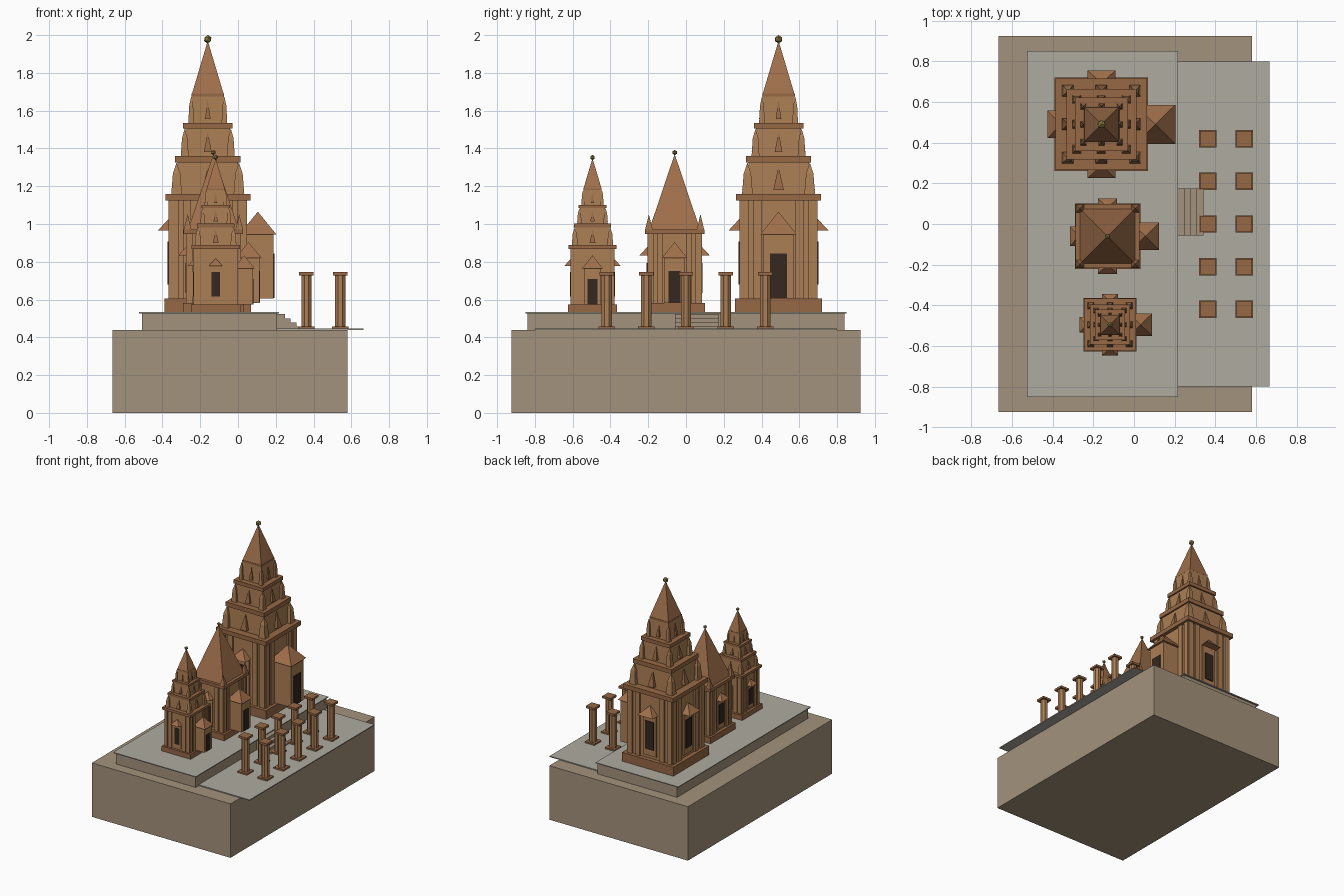
import bpy, bmesh
from math import pi, cos, sin
from mathutils import Matrix, Vector

if "Cube" in bpy.data.objects:
    bpy.data.objects.remove(bpy.data.objects["Cube"])

def material(name, rgb):
    m = bpy.data.materials.new(name)
    m.diffuse_color = (*rgb, 1)
    m.use_nodes = True
    m.node_tree.nodes["Principled BSDF"].inputs["Base Color"].default_value = m.diffuse_color
    return m

HILL = material("earth", (0.37, 0.29, 0.20))
STONE = material("pale_stone", (0.43, 0.41, 0.35))
BRICK = material("brick", (0.41, 0.21, 0.09))
TRIM = material("brick_trim", (0.31, 0.14, 0.06))
ROOF = material("roof_brick", (0.35, 0.16, 0.07))
DARK = material("dark_opening", (0.035, 0.02, 0.014))
GOLD = material("gilding", (0.28, 0.22, 0.06))

class Part:
    """One object gathered from simple solids."""
    def __init__(self, name, mat, origin=(0, 0, 0), s=1):
        self.name, self.mat, self.bm = name, mat, bmesh.new()
        self.frame = Matrix.Translation(origin) @ Matrix.Scale(s, 4)

    def frustum(self, x, y, z0, z1, bx, by, tx=None, ty=None, sides=4, turn=0):
        # bx, by: half sizes at the bottom; tx, ty: at the top (0 = apex)
        tx = bx if tx is None else tx
        ty = by if ty is None else ty
        k = 1 / cos(pi / sides)
        def ring(rx, ry, z):
            pts = [(k * cos((2 * i + 1) * pi / sides), k * sin((2 * i + 1) * pi / sides)) for i in range(sides)]
            return [self.vert((x + rx * a, y + ry * b, z), turn) for a, b in pts]
        low = ring(bx, by, z0)
        self.bm.faces.new(low[::-1])
        if tx == 0:
            top = self.vert((x, y, z1), turn)
            for i in range(sides):
                self.bm.faces.new((low[i], low[(i + 1) % sides], top))
        else:
            high = ring(tx, ty, z1)
            self.bm.faces.new(high)
            for i in range(sides):
                j = (i + 1) % sides
                self.bm.faces.new((low[i], low[j], high[j], high[i]))

    def vert(self, p, turn):
        return self.bm.verts.new(self.frame @ (Matrix.Rotation(turn, 3, 'Z') @ Vector(p)))

    def box(self, x0, x1, y0, y1, z0, z1, turn=0):
        self.frustum((x0 + x1) / 2, (y0 + y1) / 2, z0, z1, (x1 - x0) / 2, (y1 - y0) / 2, turn=turn)

    def finish(self):
        me = bpy.data.meshes.new(self.name)
        self.bm.to_mesh(me)
        self.bm.free()
        me.materials.append(self.mat)
        bpy.context.collection.objects.link(bpy.data.objects.new(self.name, me))

def single_box(name, mat, *dims):
    p = Part(name, mat)
    p.box(*dims)
    p.finish()

# ground block, terraces and steps
single_box("hill_block", HILL, -0.665, 0.58, -0.925, 0.925, 0, 0.438)
single_box("lower_paving", STONE, 0.2, 0.665, -0.8, 0.8, 0.438, 0.446)
single_box("upper_terrace", HILL, -0.507, 0.207, -0.838, 0.838, 0.438, 0.526)
single_box("upper_paving", STONE, -0.525, 0.216, -0.85, 0.85, 0.526, 0.533)
steps = Part("terrace_steps", HILL)
for i in range(4):
    steps.box(0.2, 0.248 + 0.031 * i, -0.057, 0.175, 0.44, 0.523 - 0.022 * i)
steps.finish()

# two rows of octagonal pillars
shafts, caps = Part("pillar_shafts", BRICK), Part("pillar_plinths_and_caps", TRIM)
for x in (0.362, 0.541):
    for i in range(-2, 3):
        y = 0.21 * i
        caps.frustum(x, y, 0.446, 0.458, 0.043, 0.043)
        shafts.frustum(x, y, 0.458, 0.73, 0.027, 0.027, sides=8)
        caps.frustum(x, y, 0.728, 0.745, 0.038, 0.038)
shafts.finish()
caps.finish()

SIDES = [pi / 2, pi, 3 * pi / 2]      # every side but the entrance (+x)
ALL = [0] + SIDES

def temple(name, x, y, s, tiered):
    o = (x, y, 0.53)
    walls = Part(name + "_walls", BRICK, o, s)
    trim = Part(name + "_trim", TRIM, o, s)
    roof = Part(name + "_roofs", ROOF, o, s)
    dark = Part(name + "_doors", DARK, o, s)
    # plinth, main block, cornice
    trim.frustum(0, 0, 0, 0.075, 0.23, 0.23)
    walls.frustum(0, 0, 0.075, 0.6, 0.195, 0.195)
    trim.frustum(0, 0, 0.595, 0.63, 0.225, 0.225)
    # pilasters
    for t in ALL:
        for c in (-0.178, -0.11, 0.11, 0.178):
            walls.box(0.19, 0.207, c - 0.022, c + 0.022, 0.075, 0.595, t)
    # false doors with small pyramid pediments
    for t in SIDES:
        walls.box(0.19, 0.206, -0.06, 0.06, 0.1, 0.44, t)
        dark.box(0.2, 0.212, -0.038, 0.038, 0.15, 0.378, t)
        roof.frustum(0.2, 0, 0.435, 0.505, 0.065, 0.068, 0, turn=t)
    # entrance porch
    walls.box(0.19, 0.347, -0.08, 0.08, 0.075, 0.42)
    dark.box(0.34, 0.353, -0.045, 0.045, 0.077, 0.315)
    roof.frustum(0.265, 0, 0.415, 0.535, 0.098, 0.096, 0)
    if tiered:
        # receding storeys: bottom, cornice bottom, top, wall, cornice half width
        for z0, zc, z1, w, c in ((0.63, 0.795, 0.83, 0.165, 0.173),
                                 (0.83, 0.975, 1.005, 0.122, 0.131),
                                 (1.005, 1.145, 1.16, 0.088, 0.086)):
            walls.frustum(0, 0, z0, zc, w, w, w * 0.97, w * 0.97)
            trim.frustum(0, 0, zc, z1, c, c)
            a, h = w * 0.17, (zc - z0)
            for t in ALL:
                # centre and corner antefixes
                trim.frustum(w, 0, z0 + 0.02, z0 + h * 0.88, a, a, 0, turn=t)
                walls.frustum(w, w, z0, z0 + h * 0.65, a, a, a * 0.7, a * 0.7, turn=t)
                walls.frustum(w, w, z0 + h * 0.65, zc, a * 0.7, a * 0.7, 0, turn=t)
        roof.frustum(0, 0, 1.155, 1.44, 0.085, 0.085, 0)
        top, r = 1.448, 0.022
    else:
        # single tall pyramid roof with corner spikes
        roof.frustum(0, 0, 0.63, 1.2, 0.192, 0.192, 0)
        for t in ALL:
            roof.frustum(0.195, 0.195, 0.63, 0.745, 0.028, 0.028, 0, turn=t)
        top, r = 1.212, 0.02
    for p in (walls, trim, roof, dark):
        p.finish()
    # finial ball
    ball = Part(name + "_finial", GOLD)
    bmesh.ops.create_icosphere(ball.bm, subdivisions=1, radius=max(r * s, 0.014),
                               matrix=Matrix.Translation((x, y, 0.53 + top * s)))
    ball.finish()

temple("main_tower", -0.16, 0.49, 1.0, True)
temple("middle_shrine", -0.13, -0.06, 0.7, False)
temple("small_tower", -0.118, -0.495, 0.568, True)
